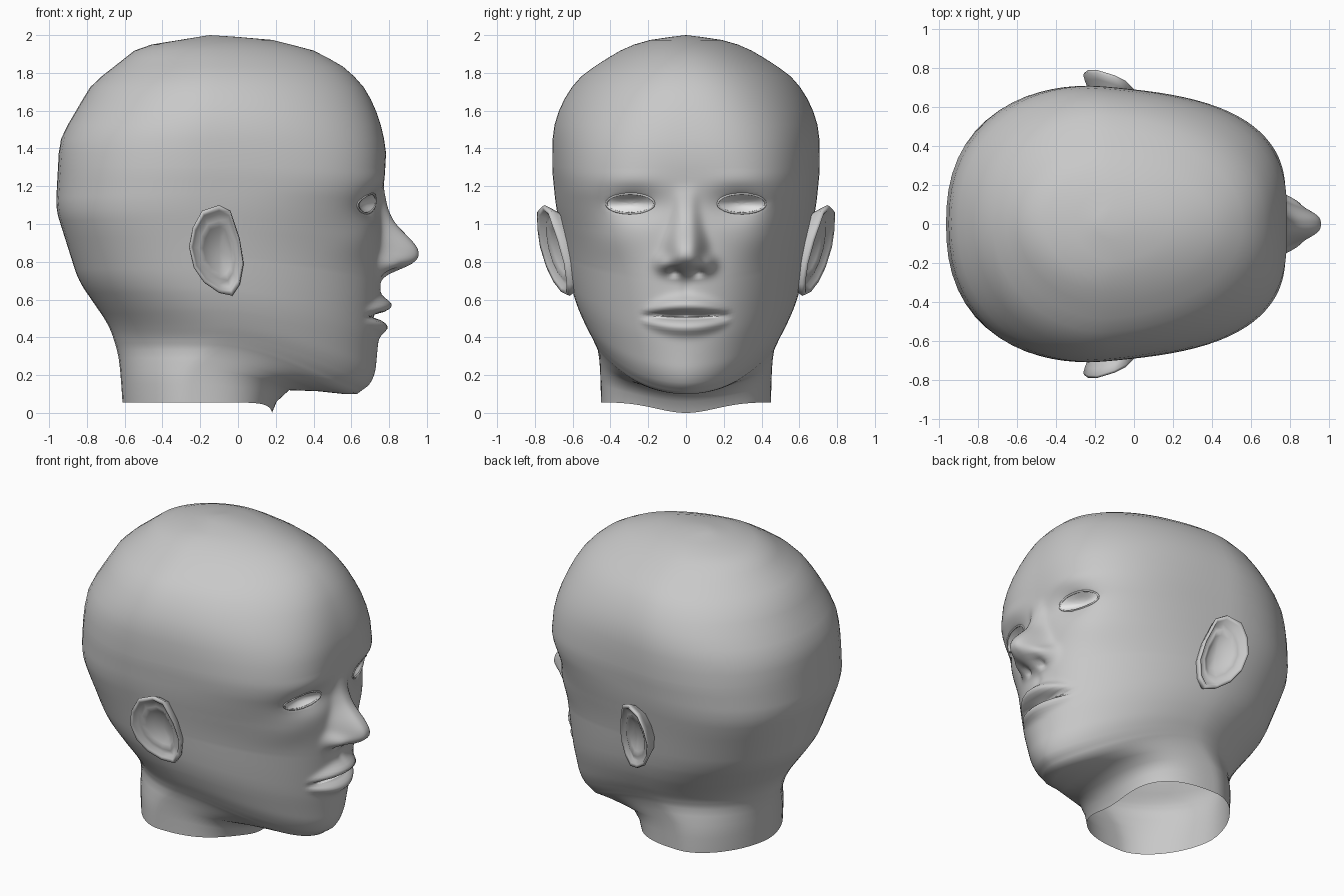
import bpy
import bmesh
from math import sin, cos, pi, exp
from mathutils import Vector
from mathutils.bvhtree import BVHTree

cube = bpy.data.objects.get("Cube")
if cube:
    bpy.data.objects.remove(cube, do_unlink=True)


def material(name, value):
    m = bpy.data.materials.new(name)
    m.use_nodes = True
    colour = (value, value, value, 1)
    m.diffuse_color = colour
    m.node_tree.nodes["Principled BSDF"].inputs["Base Color"].default_value = colour
    return m


SKIN = material("grey skin", 0.58)
LIGHT = material("light grey", 0.8)


def table(keys, softness=0.025):
    """Piecewise curve through (z, value) pairs, softened away from the crown."""
    def linear(z):
        if z <= keys[0][0]:
            return keys[0][1]
        for (z0, v0), (z1, v1) in zip(keys, keys[1:]):
            if z <= z1:
                return v0 + (v1 - v0) * (z - z0) / (z1 - z0)
        return keys[-1][1]

    def soft(z):
        d = max(0, min(softness, (2 - z) * 0.1))
        return sum(linear(z + d * k / 2) for k in range(-2, 3)) / 5
    return soft


# Outlines of the head, each as (height, value)
front = table([(.1, .61), (.12, .67), (.16, .705), (.22, .728), (.3, .735), (.4, .745),
               (.7, .757), (1.1, .76), (1.3, .78), (1.4, .785), (1.55, .75), (1.65, .71),
               (1.75, .65), (1.84, .55), (1.92, .4), (1.98, .16), (2, -.15)])
back = table([(.05, -.61), (.3, -.63), (.46, -.68), (.7, -.845), (1.08, -.965),
              (1.45, -.945), (1.74, -.775), (1.94, -.52), (2, -.15)], 0.05)
width = table([(.3, .455), (.36, .475), (.4, .5), (.5, .55), (.6, .59), (.7, .615),
               (.9, .65), (1.1, .69), (1.3, .71), (1.5, .705), (1.6, .675), (1.7, .625),
               (1.79, .55), (1.87, .43), (1.94, .31), (1.98, .17), (2, 0)], 0.05)
# Squareness of the rings ahead of and behind the ears
face_square = table([(.1, 1.75), (.3, 1.9), (.5, 2.1), (.8, 2.4), (1, 2.8), (1.2, 3.4),
                     (1.4, 3), (1.6, 2.5), (1.8, 2.2), (2, 2)], 0.06)
nape_square = table([(.05, 1.75), (.4, 1.8), (.7, 2.15), (1, 2.4), (1.3, 2.3),
                     (1.5, 2.15), (1.8, 1.95)], 0.06)
nose_height = table([(.71, 0), (.74, .045), (.77, .13), (.8, .19), (.85, .205), (.9, .175),
                     (.95, .125), (1, .075), (1.05, .047), (1.1, .03), (1.2, 0)])
nose_width = table([(.8, .1), (.9, .09), (1, .07), (1.1, .06)])


def bump(y, z, cy, cz, sy, sz):
    return exp(-((y - cy) / sy) ** 2 - ((z - cz) / sz) ** 2)


def features(y, z):
    """Forward relief of the face."""
    y = abs(y)
    d = nose_height(z) * exp(-(y / nose_width(z)) ** 3)
    d += 0.055 * bump(y, z, .12, .79, .04, .045)         # nostril wings
    d -= 0.05 * bump(y, z, .06, .745, .03, .018)         # nostrils
    d -= 0.05 * bump(y, z, .27, 1.1, .14, .085)          # eye sockets
    d += 0.012 * bump(y, z, .3, 1.23, .17, .06)          # brows
    d += 0.012 * bump(y, z, .4, .9, .12, .1)             # cheeks
    lens = ((y - .295) / .125) ** 2 + ((z - 1.108) / .052) ** 2
    d -= 0.035 * max(0, 1 - lens)                        # eye openings
    lip = max(0, 1 - (y / .24) ** 2)
    spread = 0.4 + 0.6 * lip
    d += lip * 0.063 * bump(0, z, 0, .512 + .058 * spread, 1, .042 * spread)   # upper lip
    d += lip * 0.045 * bump(0, z, 0, .512 - .06 * spread, 1, .038 * spread)    # lower lip
    d -= lip * 0.06 * bump(0, z, 0, .512, 1, .016)       # mouth slit
    d -= 0.008 * bump(y, z, 0, .66, .03, .04)            # groove above the lip
    return d


def finish(bm, name, mat, mirror=False):
    bmesh.ops.recalc_face_normals(bm, faces=bm.faces)
    mesh = bpy.data.meshes.new(name)
    bm.to_mesh(mesh)
    bm.free()
    mesh.materials.append(mat)
    mesh.polygons.foreach_set("use_smooth", [True] * len(mesh.polygons))
    ob = bpy.data.objects.new(name, mesh)
    bpy.context.collection.objects.link(ob)
    if mirror:
        add_mirror(ob)


def add_mirror(ob):
    m = ob.modifiers.new("both sides", "MIRROR")
    m.use_axis = (False, True, False)


def loft(bm, rings, tip):
    """Skin closed rings of points and close the last one on a tip."""
    loops = [[bm.verts.new(p) for p in ring] for ring in rings]
    n = len(loops[0])
    for a, b in zip(loops, loops[1:]):
        for i in range(n):
            j = (i + 1) % n
            bm.faces.new((a[i], a[j], b[j], b[i]))
    end = bm.verts.new(tip)
    for i in range(n):
        bm.faces.new((loops[-1][i], loops[-1][(i + 1) % n], end))


# Head: tilted rings from the neck rim over the jaw and face to the crown
HALF = 56
angles = []
for i in range(-HALF, HALF):
    u = i / HALF
    angles.append(pi * (0.35 * u + 0.65 * u ** 3))       # denser on the face


def head_ring(zf, zb, xf, w, n_front, tilt=1.5, taper=0.0, relief=False):
    xb = back(zb)
    xw = xb + (xf - xb) * 0.43
    pts = []
    for t in angles:
        c, s = cos(t), sin(t)
        n = n_front if c > 0 else nape_square(zb)
        r = (abs(c) ** n + abs(s) ** n) ** (-1 / n)
        x = xw + ((xf - xw) if c > 0 else (xw - xb)) * r * c
        y = w * r * s * (1 - taper * max(0, r * c))
        z = zb + (zf - zb) * max(0, c) ** tilt
        if relief and x > 0.2:
            x += features(y, z) * min(1, (x - 0.2) * 5)
        pts.append((x, y, z))
    return pts


# Neck and underside of the jaw
rings = [head_ring(*p) for p in (
    (0, .055, .18, .45, 2.7, 9), (.06, .15, .205, .452, 2.6, 3), (.12, .23, .27, .455, 2.4, 2),
    (.115, .29, .42, .46, 2.1), (.1, .335, .56, .468, 1.8))]
# Face
for i in range(81):
    zf = 0.1 + i * 0.015
    zb = 0.36 + (zf - 0.1) * 0.94 / 1.2
    rings.append(head_ring(zf, zb, front(zf), width(zb), face_square(zf),
                           taper=min(0.12, (zf - 0.1) * 0.2), relief=True))
# Skull
for i in range(1, 14):
    z = 1.3 + 0.7 * sin(i * pi / 2 / 14.5)
    rings.append(head_ring(z, z, front(z), width(z), face_square(z), taper=0.12))
bm = bmesh.new()
loft(bm, rings, (-0.15, 0, 2))
surface = BVHTree.FromBMesh(bm)
finish(bm, "head", SKIN)


def on_face(y, z, lift):
    hit = surface.ray_cast(Vector((2, y, z)), Vector((-1, 0, 0)))[0]
    return (hit.x + lift, y, z)


def lens_ring(cy, cz, ry, rz, k, lift, n=24):
    return [on_face(cy + k * ry * cos(2 * pi * i / n),
                    cz + k * rz * sin(2 * pi * i / n), lift) for i in range(n)]


def face_patch(name, cy, cz, ry, rz, mirror):
    patch = bmesh.new()
    loft(patch, [lens_ring(cy, cz, ry, rz, k, 0.005) for k in (1, .8, .6, .4, .2)],
         on_face(cy, cz, 0.005))
    finish(patch, name, LIGHT, mirror)


# Eyes and the strip between the lips
EYE = (.295, 1.108, .122, .05)
face_patch("eye", *EYE, mirror=True)
face_patch("mouth_opening", 0, .508, .175, .009, mirror=False)

# Eyelids: a thin rim round each eye
curve = bpy.data.curves.new("eyelid", "CURVE")
curve.dimensions = "3D"
curve.bevel_depth = 0.006
curve.bevel_resolution = 2
spline = curve.splines.new("POLY")
rim = lens_ring(*EYE, 1.04, 0.001)
spline.points.add(len(rim) - 1)
for point, p in zip(spline.points, rim):
    point.co = (*p, 1)
spline.use_cyclic_u = True
curve.materials.append(SKIN)
eyelid = bpy.data.objects.new("eyelid", curve)
bpy.context.collection.objects.link(eyelid)
add_mirror(eyelid)

# Ears: a leaning outline rolled into a rim with a hollow bowl
outline = [(-.1, 1.1), (-.19, 1.07), (-.24, .98), (-.26, .88), (-.235, .77), (-.18, .69),
           (-.1, .635), (-.03, .62), (.01, .68), (.03, .79), (.01, .92), (-.04, 1.07)]
CX, CZ = -0.1, 0.86


def ear_point(x, z, k, out):
    px, pz = CX + (x - CX) * k, CZ + (z - CZ) * k
    return (px, 0.7 - 0.38 * (px - CX) + 0.22 * (pz - CZ) + out, pz)


bm = bmesh.new()
shells = ((.65, -.14), (.93, -.035), (1, -.005), (.97, .01), (.88, .004),
          (.8, -.022), (.66, -.014), (.52, -.03), (.35, -.05))
loft(bm, [[ear_point(x, z, k, out) for x, z in outline] for k, out in shells],
     ear_point(CX, CZ, 1, -.055))
finish(bm, "ear", SKIN, mirror=True)
